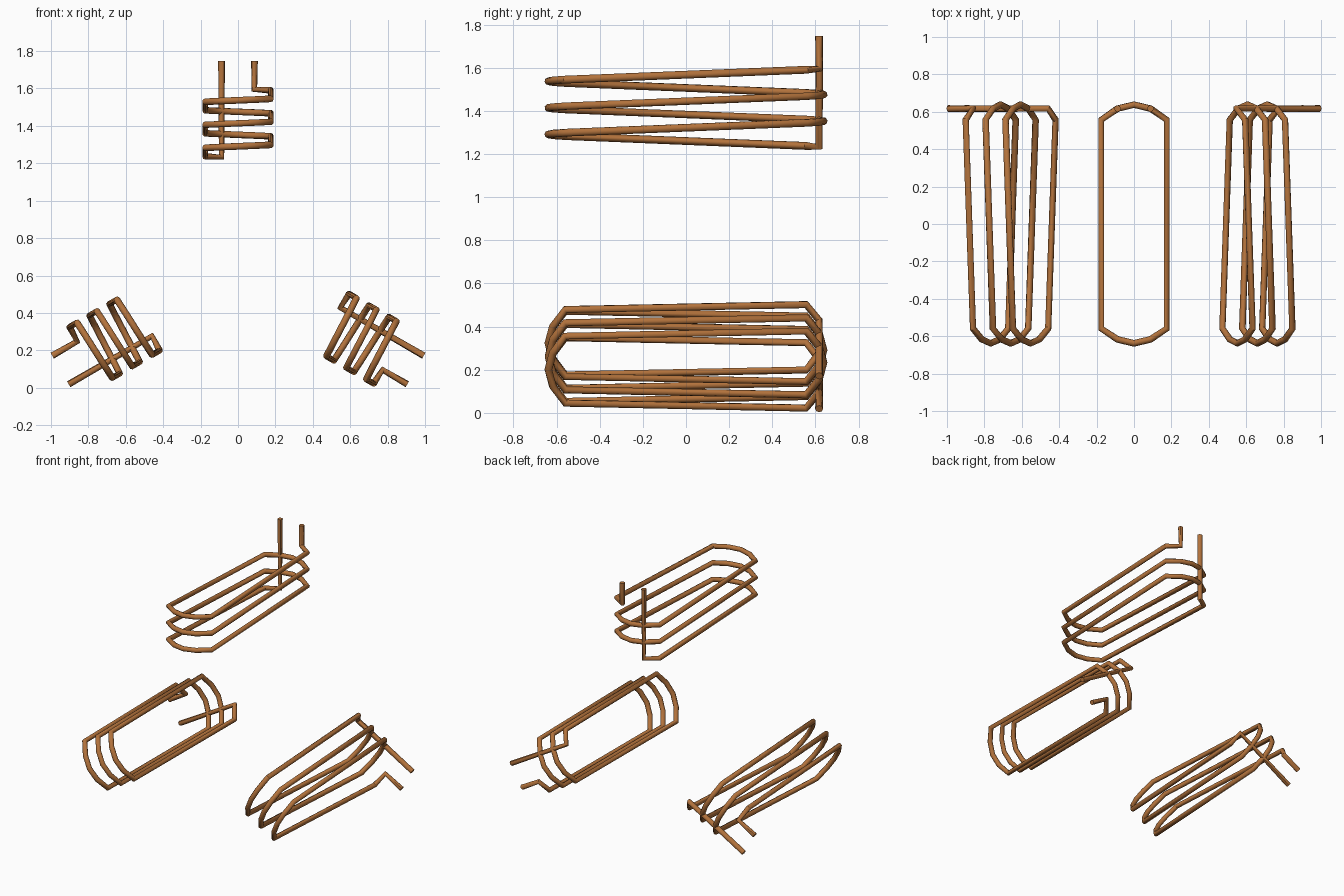
import bpy
from math import radians
from mathutils import Matrix, Vector

if "Cube" in bpy.data.objects:
    bpy.data.objects.remove(bpy.data.objects["Cube"])

PITCH = 0.123      # rise per turn
START = 0.581      # distance of the first turn from the hub axis
LEAD_TIP = 1.096
TURNS = 3

copper = bpy.data.materials.new("copper")
copper.diffuse_color = (0.45, 0.17, 0.045, 1)
copper.use_nodes = True
copper.node_tree.nodes["Principled BSDF"].inputs["Base Color"].default_value = copper.diffuse_color

# One turn of the coil outline, beginning at the long lead (x, y)
side = [(-0.088, 0.617), (-0.175, 0.557), (-0.175, -0.559), (-0.088, -0.617)]
loop = side + [(0, -0.638)] + [(-x, y) for x, y in reversed(side)] + [(0, 0.638)]
flat = [Vector(p) for p in (loop * TURNS)[:-1]]
turn_length = sum((Vector(loop[i]) - Vector(loop[i - 1])).length for i in range(len(loop)))

# Rise evenly along the length of the wire
path, travelled = [], 0.0
for i, p in enumerate(flat):
    if i:
        travelled += (p - flat[i - 1]).length
    path.append((p.x, p.y, START + PITCH * travelled / turn_length))

# Straight leads pointing outwards
path.insert(0, (path[0][0], path[0][1], LEAD_TIP))
path.append((path[-1][0], path[-1][1], LEAD_TIP))


def make_coil(name, angle, hub_z):
    curve = bpy.data.curves.new(name, 'CURVE')
    curve.dimensions = '3D'
    curve.bevel_depth = 0.018
    curve.bevel_resolution = 2
    curve.use_fill_caps = True
    spline = curve.splines.new('POLY')
    spline.points.add(len(path) - 1)
    turn = Matrix.Translation((0, 0, hub_z)) @ Matrix.Rotation(radians(angle), 4, 'Y')
    for point, co in zip(spline.points, path):
        point.co = (*(turn @ Vector(co)), 1)
    curve.materials.append(copper)
    obj = bpy.data.objects.new(name, curve)
    bpy.context.collection.objects.link(obj)
    bpy.ops.object.select_all(action='DESELECT')
    obj.select_set(True)
    bpy.context.view_layer.objects.active = obj
    bpy.ops.object.convert(target='MESH')
    bpy.ops.object.shade_smooth_by_angle(angle=radians(50))


# Three coils spaced evenly around the y axis
for name, angle, hub_z in (("top_coil", 0, 0.652), ("right_coil", 120, 0.643),
                           ("left_coil", 240, 0.643)):
    make_coil(name, angle, hub_z)
